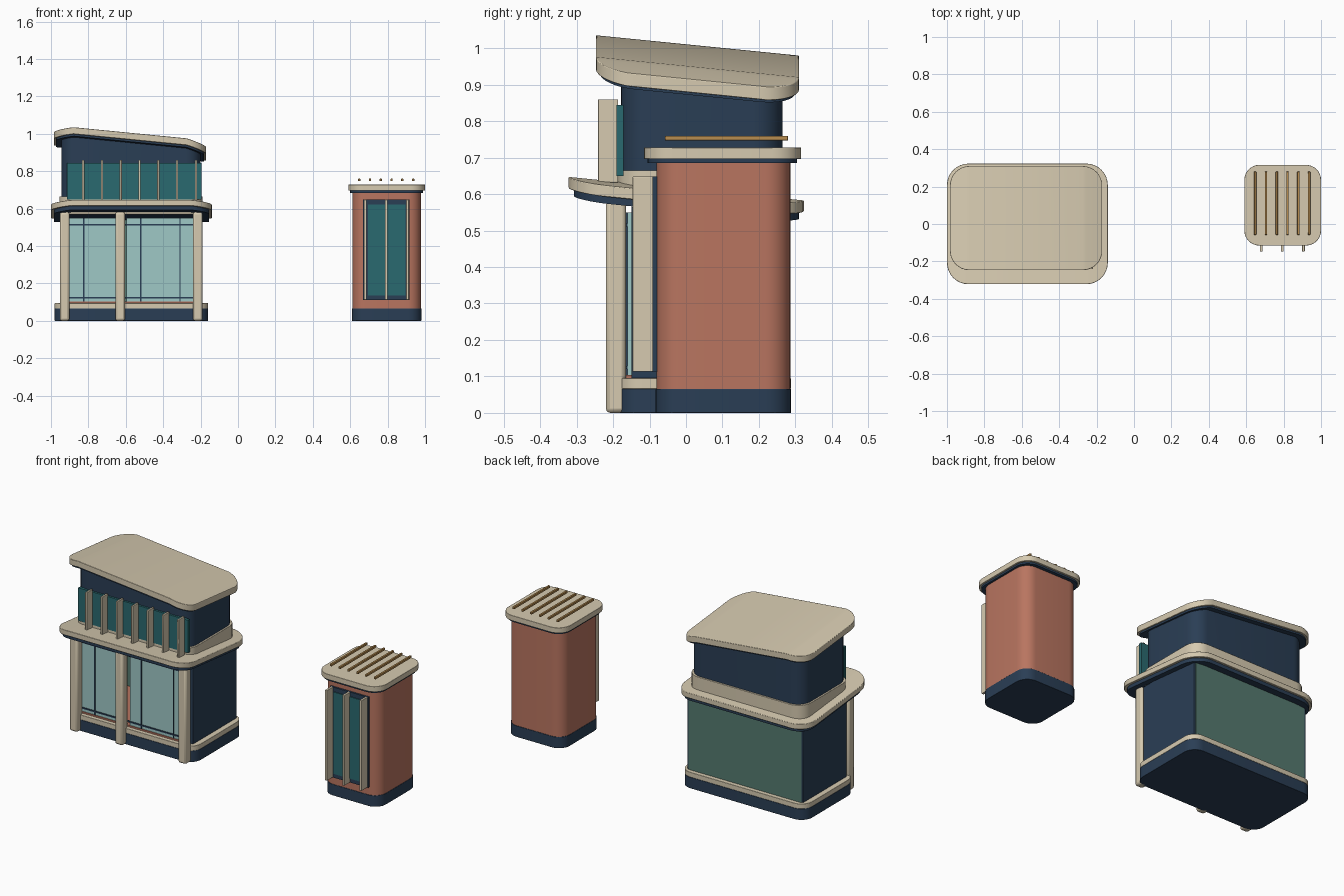
import bpy, bmesh, math

if "Cube" in bpy.data.objects:
    bpy.data.objects.remove(bpy.data.objects["Cube"])

def mat(name, hexcol, alpha=1.0):
    m = bpy.data.materials.new(name)
    rgb = [((int(hexcol[i:i + 2], 16) / 255 + 0.055) / 1.055) ** 2.4 for i in (0, 2, 4)]
    m.diffuse_color = (*rgb, alpha)
    m.use_nodes = True
    m.node_tree.nodes["Principled BSDF"].inputs["Base Color"].default_value = m.diffuse_color
    return m

CREAM = mat("cream", "d6cab0")
NAVY = mat("navy", "2a3e55")
CLAY = mat("terracotta", "b97560")
TEAL = mat("teal_glass", "2a6a70")
GLASS = mat("clear_glass", "9fc8c6", 0.6)
WOOD = mat("wood", "b88d50")
GREEN = mat("green_panel", "557a6f")

def finish(name, bm, material, bevel):
    bmesh.ops.recalc_face_normals(bm, faces=bm.faces[:])
    me = bpy.data.meshes.new(name)
    bm.to_mesh(me)
    bm.free()
    ob = bpy.data.objects.new(name, me)
    bpy.context.collection.objects.link(ob)
    me.materials.append(material)
    if bevel:
        b = ob.modifiers.new("bevel", 'BEVEL')
        b.width, b.segments = bevel, 2
        b.limit_method, b.angle_limit = 'ANGLE', math.radians(40)
    bpy.ops.object.select_all(action='DESELECT')
    ob.select_set(True)
    bpy.context.view_layer.objects.active = ob
    bpy.ops.object.shade_smooth_by_angle(angle=math.radians(35))
    return ob

def box(name, x0, x1, y0, y1, z0, z1, material, bevel=0.0):
    bm = bmesh.new()
    bmesh.ops.create_cube(bm, size=1)
    for v in bm.verts:
        v.co = ((x0 + x1) / 2 + v.co.x * (x1 - x0), (y0 + y1) / 2 + v.co.y * (y1 - y0),
                (z0 + z1) / 2 + v.co.z * (z1 - z0))
    return finish(name, bm, material, bevel)

def slab(name, x0, x1, y0, y1, r, bottom, top, material, bevel=0.0, n=8):
    """Rounded-rectangle prism; bottom and top are heights or functions of x, y."""
    zb = bottom if callable(bottom) else lambda x, y: bottom
    zt = top if callable(top) else lambda x, y: top
    arc = [(r * (1 - math.cos(a)), r * (1 - math.sin(a)))
           for a in (math.pi / 2 * i / n for i in range(n + 1))]
    line = [(x0 + dx, dy) for dx, dy in arc] + [(x1 - dx, dy) for dx, dy in reversed(arc)]
    bm = bmesh.new()
    rows = []
    for x, dy in line:
        f, b = y0 + dy, y1 - dy
        rows.append([bm.verts.new(p) for p in ((x, f, zb(x, f)), (x, b, zb(x, b)),
                                               (x, b, zt(x, b)), (x, f, zt(x, f)))])
    for a, b in zip(rows, rows[1:]):
        for k in range(4):
            j = (k + 1) % 4
            bm.faces.new((a[k], a[j], b[j], b[k]))
    bm.faces.new(rows[0])
    bm.faces.new(rows[-1])
    return finish(name, bm, material, bevel)

def roof_z(d):
    def f(x, y):
        u = (x + 0.577) / 0.407
        return 1.005 - 0.04 * u - 0.1 * (y + 0.245) + 0.057 * (0.5625 - u * u) - d
    return f

def canopy_z(d):
    def f(x, y):
        u = (x + 0.57) / 0.43
        return 0.647 - 0.1 * (y + 0.32) + 0.03 * min(0, 0.55 - u * u) - d
    return f

# Shop base and floor
slab("shop_plinth", -0.98, -0.16, -0.188, 0.288, 0.07, 0, 0.066, NAVY, 0.004)
slab("shop_base_trim", -0.98, -0.16, -0.188, 0.288, 0.07, 0.066, 0.095, CREAM, 0.005)
box("shop_floor", -0.93, -0.21, -0.165, 0.25, 0.094, 0.104, CLAY)

# Shop walls
for side, x in (("left", -0.95), ("right", -0.215)):
    box(side + "_wall", x, x + 0.025, -0.15, 0.26, 0.095, 0.565, NAVY, 0.003)
box("back_wall", -0.94, -0.2, 0.245, 0.263, 0.095, 0.56, GREEN)

# Shop front glazing, rails, mullions and columns
box("left_pane", -0.925, -0.645, -0.16, -0.15, 0.104, 0.55, GLASS)
box("right_pane", -0.597, -0.215, -0.16, -0.15, 0.104, 0.55, GLASS)
for nm, z in (("lower", 0.125), ("upper", 0.515)):
    box(nm + "_rail", -0.925, -0.215, -0.165, -0.155, z - 0.004, z + 0.004, NAVY)
for i, x in enumerate((-0.825, -0.52, -0.31)):
    box(f"mullion_{i}", x - 0.003, x + 0.003, -0.164, -0.148, 0.104, 0.55, NAVY)
for i, x in enumerate((-0.727, -0.64, -0.42, -0.27)):
    box(f"inner_slat_{i}", x - 0.004, x + 0.004, 0.225, 0.245, 0.104, 0.54, WOOD)
for i, x in enumerate((-0.927, -0.63, -0.215)):
    box(f"column_{i}", x - 0.026, x + 0.026, -0.22, -0.165, 0, 0.582, CREAM, 0.012)

# Canopy between floors
slab("canopy", -1.0, -0.14, -0.322, 0.323, 0.115, canopy_z(0.031), canopy_z(0), CREAM, 0.005)
slab("canopy_soffit", -0.985, -0.155, -0.307, 0.31, 0.105, canopy_z(0.052), canopy_z(0.03), NAVY)

# Upper floor
slab("upper_curb", -0.955, -0.19, -0.187, 0.273, 0.08, 0.57, 0.665, CREAM, 0.004)
slab("upper_body", -0.945, -0.2, -0.178, 0.264, 0.08, 0.6, roof_z(0.04), NAVY)
box("upper_window", -0.915, -0.195, -0.19, -0.172, 0.65, 0.845, TEAL)
for i in range(7):
    x = -0.828 + 0.1005 * i
    box(f"window_fin_{i}", x - 0.006, x + 0.006, -0.241, -0.186, 0.632, 0.86, CREAM, 0.002)

# Tilted roof
slab("roof", -0.984, -0.17, -0.247, 0.31, 0.105, roof_z(0.036), roof_z(0), CREAM, 0.005)
slab("roof_soffit", -0.972, -0.182, -0.235, 0.298, 0.095, roof_z(0.047), roof_z(0.035), NAVY)

# Kiosk body and roof
slab("kiosk_base", 0.61, 0.98, -0.083, 0.288, 0.07, 0, 0.066, NAVY, 0.003)
slab("kiosk_body", 0.612, 0.978, -0.081, 0.286, 0.07, 0.066, 0.688, CLAY)
slab("kiosk_soffit", 0.6, 0.99, -0.105, 0.305, 0.075, 0.685, 0.697, NAVY)
slab("kiosk_roof", 0.59, 1.0, -0.115, 0.316, 0.08, 0.696, 0.728, CREAM, 0.006)

# Kiosk window and fins
box("kiosk_window_frame", 0.668, 0.918, -0.092, -0.075, 0.112, 0.648, NAVY)
box("kiosk_window", 0.695, 0.895, -0.097, -0.08, 0.137, 0.622, TEAL)
for i in range(3):
    x = 0.68 + 0.113 * i
    box(f"kiosk_fin_{i}", x - 0.007, x + 0.007, -0.147, -0.09, 0.113, 0.648, CREAM, 0.002)

# Slats above the kiosk roof
for i in range(6):
    x = 0.648 + 0.0577 * i
    box(f"roof_slat_{i}", x - 0.006, x + 0.006, -0.058, 0.28, 0.747, 0.76, WOOD, 0.002)
